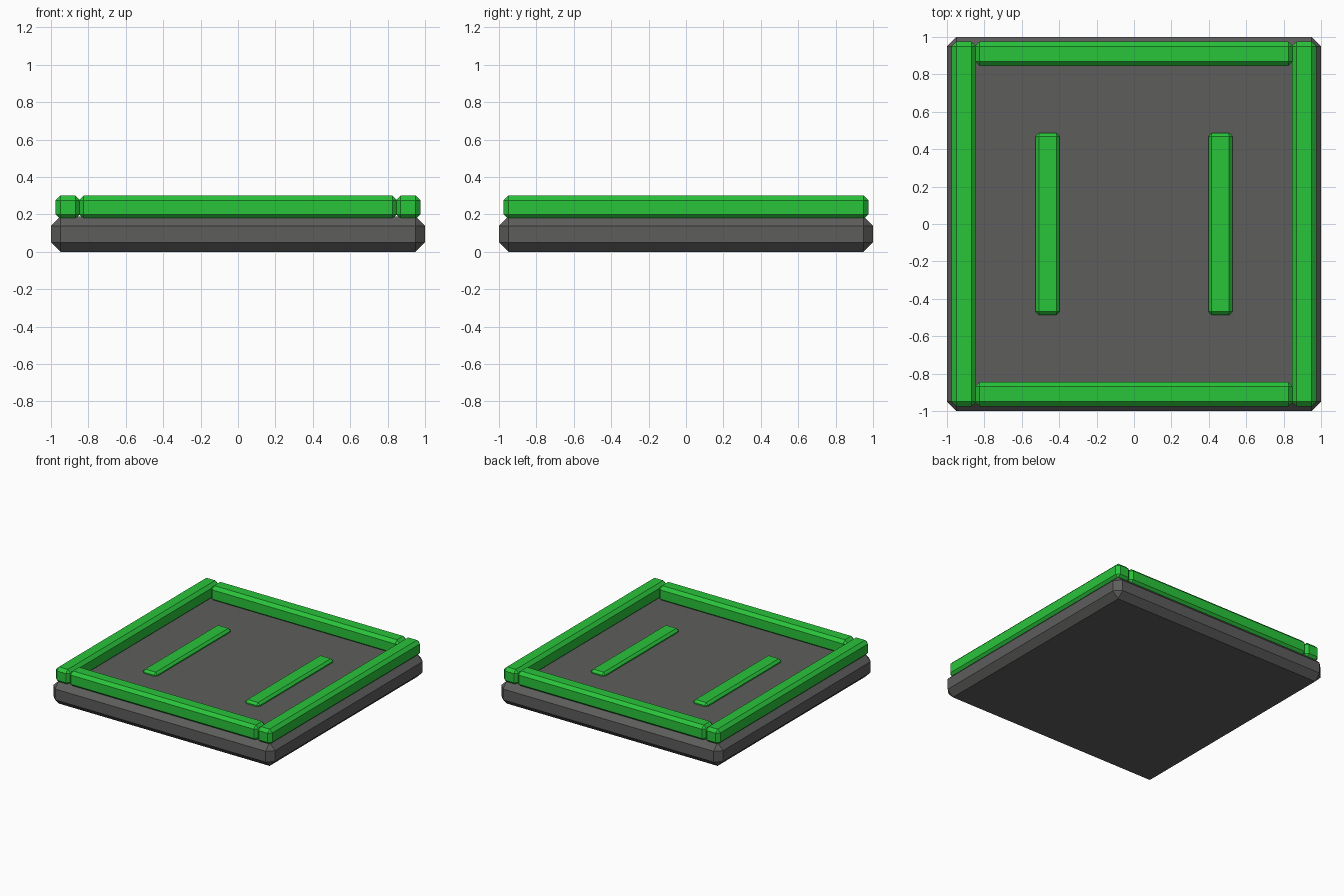
import bpy
import bmesh
from mathutils import Vector

if "Cube" in bpy.data.objects:
    bpy.data.objects.remove(bpy.data.objects["Cube"])


def make_material(name, colour):
    mat = bpy.data.materials.new(name)
    mat.diffuse_color = (*colour, 1)
    mat.use_nodes = True
    mat.node_tree.nodes["Principled BSDF"].inputs["Base Color"].default_value = mat.diffuse_color
    return mat


dark = make_material("dark_grey", (0.11, 0.11, 0.108))
green = make_material("green", (0.022, 0.55, 0.042))


def chamfered_box(name, low, high, chamfer, mat):
    """Flat-shaded box between two corners with every edge chamfered."""
    low, high = Vector(low), Vector(high)
    size, mid = high - low, (high + low) / 2
    bm = bmesh.new()
    bmesh.ops.create_cube(bm, size=1)
    for v in bm.verts:
        v.co = Vector(a * b for a, b in zip(v.co, size))
    bmesh.ops.bevel(bm, geom=bm.edges[:], offset=chamfer, segments=1,
                    affect='EDGES', profile=0.5)
    mesh = bpy.data.meshes.new(name)
    bm.to_mesh(mesh)
    bm.free()
    mesh.materials.append(mat)
    obj = bpy.data.objects.new(name, mesh)
    obj.location = mid
    bpy.context.collection.objects.link(obj)
    return obj


# Base slab
chamfered_box("base_slab", (-1, -1, 0), (1, 1, 0.188), 0.05, dark)

for side, s in (("left", -1), ("right", 1)):
    # Long side rails
    x = s * 0.91
    chamfered_box(side + "_rail", (x - 0.065, -0.975, 0.175),
                  (x + 0.065, 0.975, 0.3), 0.025, green)
    # Low strips set into the floor
    x = s * 0.462
    chamfered_box(side + "_floor_strip", (x - 0.065, -0.487, 0.165),
                  (x + 0.065, 0.487, 0.215), 0.018, green)

# Cross rails between the side rails
for end, s in (("front", -1), ("back", 1)):
    y = s * 0.91
    chamfered_box(end + "_rail", (-0.85, y - 0.065, 0.175),
                  (0.85, y + 0.065, 0.3), 0.025, green)
